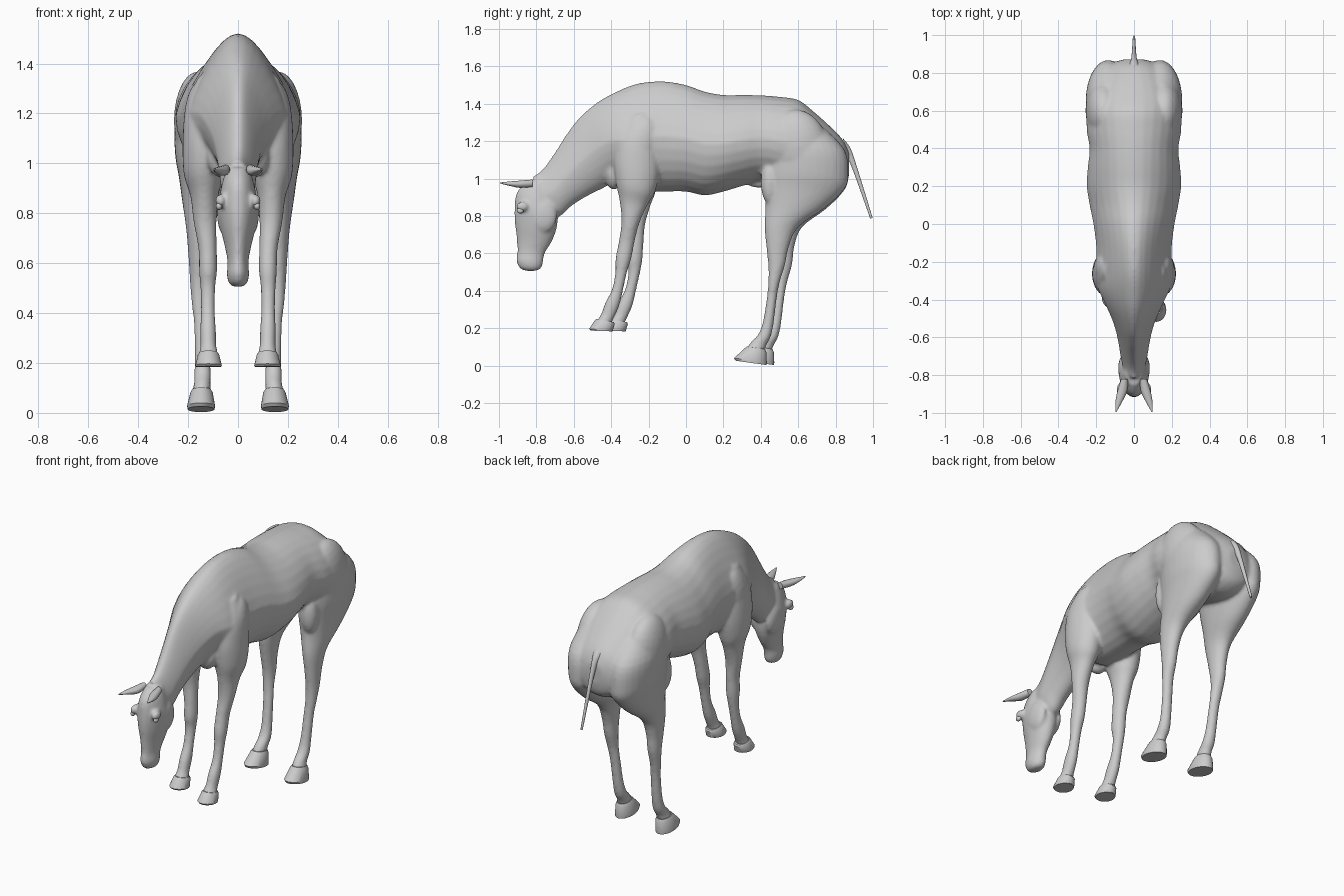
import bpy, bmesh, math
from mathutils import Vector, Matrix

coat = bpy.data.materials.new("light_grey_coat")
coat.diffuse_color = (0.6, 0.6, 0.6, 1)


def spline(rows, steps):
    """Catmull-Rom through the section rows."""
    out = []
    for i in range(len(rows) - 1):
        a, b, c, d = (rows[max(0, min(len(rows) - 1, i + j))] for j in (-1, 0, 1, 2))
        for s in range(steps):
            t = s / steps
            out.append([q + 0.5 * t * (r - p + t * (2 * p - 5 * q + 4 * r - e + t * (3 * (q - r) + e - p)))
                        for p, q, r, e in zip(a, b, c, d)])
    return out + [list(rows[-1])]


def loft(bm, rows, side=1, steps=4, n=28):
    """Rows: y, z of upper/front edge, y, z of lower/back edge, half width, x centre, ridge."""
    rings = []
    for y1, z1, y2, z2, w, x, k in spline(rows, steps):
        ring = []
        for i in range(n):
            c, s = math.cos(math.tau * i / n), math.sin(math.tau * i / n)
            f = (1 + s) / 2
            px = x + w * c * (1 - k * max(0, s))
            ring.append(bm.verts.new((side * px, y2 + (y1 - y2) * f, z2 + (z1 - z2) * f)))
        rings.append(ring)
    for a, b in zip(rings, rings[1:]):
        for i in range(n):
            j = (i + 1) % n
            bm.faces.new((a[i], a[j], b[j], b[i]))
    bm.faces.new(rings[0])
    bm.faces.new(rings[-1])


def ball(bm, loc, size, tilt=0):
    m = Matrix.Translation(loc) @ Matrix.Rotation(tilt, 4, 'X') @ Matrix.Diagonal((*size, 1))
    bmesh.ops.create_uvsphere(bm, u_segments=24, v_segments=14, radius=1, matrix=m)


def finish(bm, name, angle=40):
    bmesh.ops.recalc_face_normals(bm, faces=bm.faces[:])
    me = bpy.data.meshes.new(name)
    bm.to_mesh(me)
    bm.free()
    me.materials.append(coat)
    ob = bpy.data.objects.new(name, me)
    bpy.context.collection.objects.link(ob)
    bpy.ops.object.select_all(action='DESELECT')
    ob.select_set(True)
    bpy.context.view_layer.objects.active = ob
    bpy.ops.object.shade_smooth_by_angle(angle=math.radians(angle))
    return ob


def shifted(rows, dy):
    """Swing a leg backwards, growing towards the foot."""
    res = []
    for y1, z1, y2, z2, *r in rows:
        d = dy * max(0, min(1, (1.0 - z1) / 0.5))
        res.append((y1 + d, z1, y2 + d, z2, *r))
    return res


# Trunk and neck, from rump to poll
TRUNK = [
    (.872, 1.14, .872, 1.02, .05, 0), (.84, 1.205, .85, .95, .13, 0), (.78, 1.27, .78, .91, .19, 0),
    (.68, 1.36, .68, .91, .235, 0), (.60, 1.42, .58, .94, .25, .05), (.50, 1.437, .48, .97, .25, .1),
    (.40, 1.445, .40, .985, .235, .1), (.30, 1.447, .30, .96, .245, .15), (.20, 1.447, .20, .93, .25, .2),
    (.10, 1.465, .10, .91, .235, .25), (0, 1.5, 0, .93, .215, .3), (-.12, 1.52, -.12, .93, .20, .35),
    (-.25, 1.51, -.22, .93, .20, .4), (-.36, 1.47, -.30, .94, .195, .4), (-.47, 1.41, -.37, .98, .155, .4),
    (-.57, 1.325, -.45, .945, .115, .4), (-.64, 1.235, -.53, .905, .092, .4), (-.71, 1.125, -.61, .855, .078, .35),
    (-.77, 1.045, -.67, .80, .068, .3), (-.82, 1.01, -.72, .80, .055, .2)]
TRUNK = [(*r[:5], 0, r[5]) for r in TRUNK]
# Head, from poll to muzzle
HEAD = [
    (-.85, .985, -.74, .98, .045), (-.905, .925, -.705, .90, .066), (-.917, .84, -.685, .80, .08),
    (-.915, .76, -.695, .72, .07), (-.905, .68, -.722, .655, .053), (-.902, .61, -.755, .60, .042),
    (-.907, .56, -.765, .55, .045), (-.888, .52, -.775, .52, .037), (-.85, .505, -.80, .507, .02)]
HEAD = [(*r, 0, .15) for r in HEAD]
FORE = [
    (-.31, 1.33, -.20, 1.36, .05, .11), (-.36, 1.22, -.16, 1.22, .075, .135), (-.385, 1.10, -.14, 1.06, .085, .137),
    (-.375, .98, -.165, .93, .08, .137), (-.355, .88, -.205, .86, .056, .135), (-.345, .77, -.25, .76, .046, .132),
    (-.36, .66, -.275, .66, .037, .122), (-.377, .57, -.293, .57, .036, .12), (-.378, .50, -.315, .50, .030, .121),
    (-.395, .41, -.335, .41, .028, .121), (-.432, .335, -.355, .325, .032, .12), (-.452, .28, -.38, .265, .032, .119),
    (-.47, .25, -.395, .235, .037, .118), (-.485, .23, -.395, .215, .04, .118)]
HIND = [
    (.50, 1.30, .74, 1.27, .08, .13), (.45, 1.18, .85, 1.15, .115, .137), (.425, 1.05, .868, 1.02, .115, .137),
    (.42, .95, .845, .94, .10, .137), (.425, .85, .74, .84, .08, .143), (.42, .74, .60, .74, .055, .153),
    (.43, .63, .55, .635, .042, .157), (.44, .53, .53, .54, .036, .157), (.44, .45, .502, .45, .032, .155),
    (.432, .36, .485, .36, .029, .148), (.41, .23, .468, .22, .030, .143), (.385, .165, .452, .15, .034, .142),
    (.35, .13, .43, .11, .033, .143), (.325, .095, .42, .08, .038, .146)]
FORE = [(*r, 0) for r in FORE]
HIND = [(*r, 0) for r in HIND]
EAR = [(-.82, .995, -.82, .955, .018, .05, 0), (-.88, .99, -.89, .95, .026, .062, 0),
       (-.94, .985, -.94, .96, .018, .08, 0), (-.995, .979, -.995, .974, .003, .096, 0)]
FORE_SHIFT = {1: 0, -1: .07}
HIND_SHIFT = {1: 0, -1: .04}

# Body: all the fleshy parts fused into one skin
bm = bmesh.new()
loft(bm, TRUNK)
loft(bm, HEAD)
for s in (1, -1):
    loft(bm, shifted(FORE, FORE_SHIFT[s]), s)
    loft(bm, shifted(HIND, HIND_SHIFT[s]), s)
    ball(bm, (s * .052, -.765, .80), (.032, .075, .09))            # cheek
    ball(bm, (s * .070, -.875, .85), (.022, .035, .026))           # brow
    ball(bm, (s * .06, -.385, 1.03), (.065, .05, .09))             # breast
    ball(bm, (s * .16, .60, 1.17), (.097, .16, .2), .2)            # haunch
    ball(bm, (s * .15, -.26, 1.15), (.068, .10, .19), -.35)        # shoulder
    ball(bm, (s * .16, .45, .98), (.05, .05, .12))                 # flank fold
ball(bm, (0, .39, .985), (.03, .07, .035))                         # sheath
body = finish(bm, "body", 180)
rm = body.modifiers.new("fuse", 'REMESH')
rm.mode, rm.voxel_size, rm.use_smooth_shade = 'VOXEL', .0095, True
sm = body.modifiers.new("soften", 'SMOOTH')
sm.factor, sm.iterations = .5, 6

# Hooves: flat-soled flared shells with a coronet rim
FORE_HOOF = [(-.478, .25, -.385, .232, .037, .118, 0), (-.487, .243, -.381, .222, .043, .118, 0),
             (-.518, .197, -.392, .185, .053, .118, 0), (-.51, .187, -.395, .183, .051, .118, 0)]
HIND_HOOF = [(.325, .102, .423, .088, .037, .146, 0), (.313, .092, .43, .07, .045, .146, 0),
             (.257, .04, .432, .016, .056, .148, 0), (.265, .026, .43, .003, .054, .148, 0)]
for label, rows, shift in (("front", FORE_HOOF, FORE_SHIFT), ("rear", HIND_HOOF, HIND_SHIFT)):
    for s in (1, -1):
        bm = bmesh.new()
        loft(bm, shifted(rows, shift[s]), s, steps=1)
        finish(bm, f"{label}_hoof_{'left' if s > 0 else 'right'}", 35)

# Ears and eyes
for s in (1, -1):
    side = 'left' if s > 0 else 'right'
    bm = bmesh.new()
    loft(bm, EAR, s, n=14)
    finish(bm, "ear_" + side, 60)
    bm = bmesh.new()
    ball(bm, (s * .076, -.886, .828), (.013, .018, .015))
    finish(bm, "eye_" + side)

# Tail: thin tapering dock
bm = bmesh.new()
loft(bm, [(.84, 1.215, .83, 1.15, .03, 0, 0), (.878, 1.165, .85, 1.13, .018, 0, 0),
          (.915, 1.06, .89, 1.05, .012, 0, 0), (.998, .79, .985, .785, .006, 0, 0)], n=14)
finish(bm, "tail", 60)
